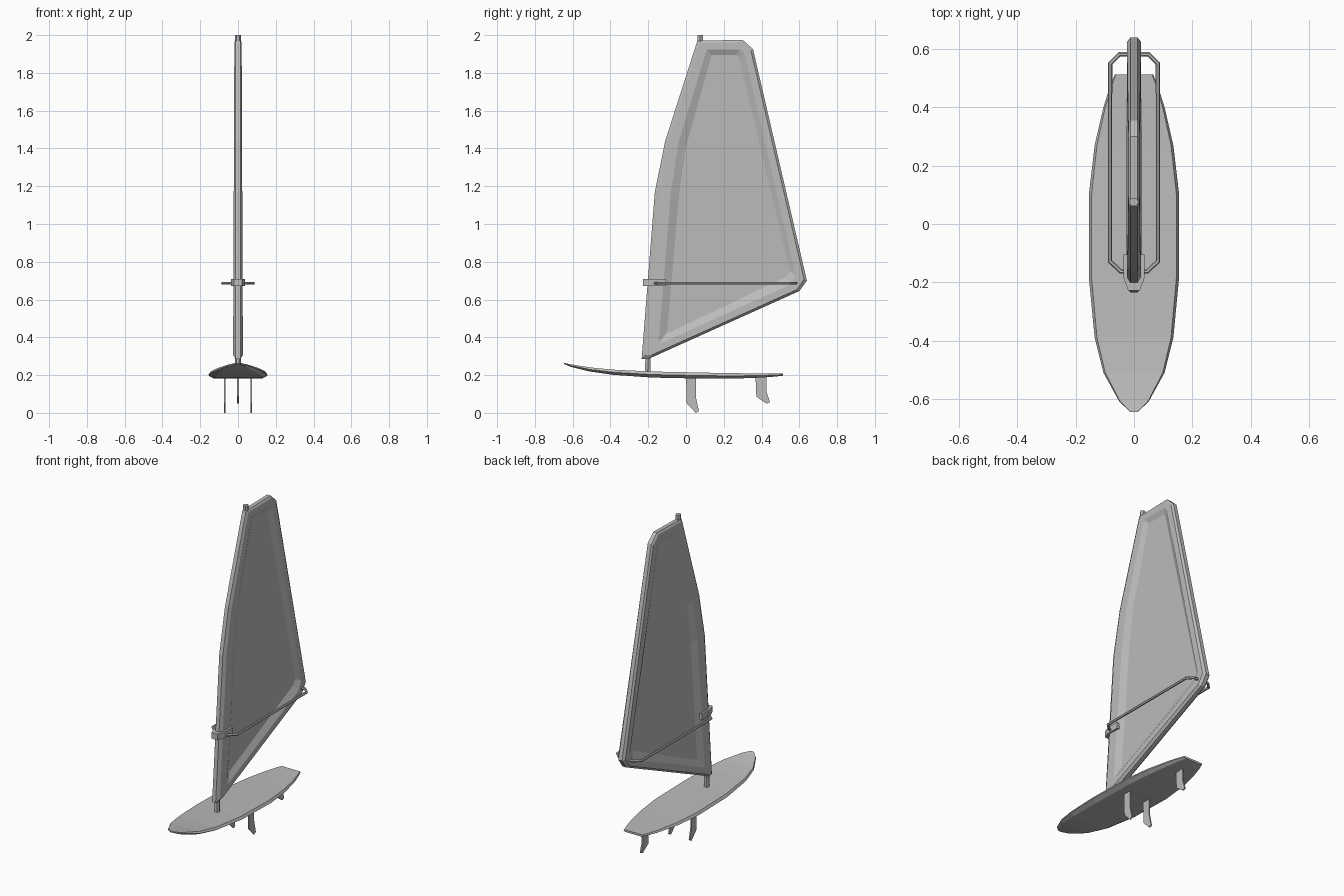
import bpy
import bmesh

if "Cube" in bpy.data.objects:
    bpy.data.objects.remove(bpy.data.objects["Cube"])

GREY = (0.5, 0.5, 0.5, 1)
grey = bpy.data.materials.new("plain grey")
grey.use_nodes = True
grey.diffuse_color = GREY
grey.node_tree.nodes["Principled BSDF"].inputs["Base Color"].default_value = GREY


def add_object(name, mesh):
    mesh.materials.clear()
    mesh.materials.append(grey)
    obj = bpy.data.objects.new(name, mesh)
    bpy.context.collection.objects.link(obj)
    return obj


def loft(name, rings):
    """Skin a row of equal rings and cap both ends."""
    bm = bmesh.new()
    rows = [[bm.verts.new(p) for p in ring] for ring in rings]
    for a, b in zip(rows, rows[1:]):
        for i in range(len(a)):
            j = (i + 1) % len(a)
            bm.faces.new((a[i], a[j], b[j], b[i]))
    bm.faces.new(rows[0])
    bm.faces.new(rows[-1])
    bmesh.ops.recalc_face_normals(bm, faces=bm.faces)
    mesh = bpy.data.meshes.new(name)
    bm.to_mesh(mesh)
    bm.free()
    return add_object(name, mesh)


def tube(name, points, radius, closed=False):
    """Six-sided pipe along a path."""
    curve = bpy.data.curves.new(name + "_path", "CURVE")
    curve.dimensions = "3D"
    curve.bevel_depth = radius
    curve.bevel_resolution = 1
    curve.use_fill_caps = True
    spline = curve.splines.new("POLY")
    spline.points.add(len(points) - 1)
    for sp, p in zip(spline.points, points):
        sp.co = (*p, 1)
    spline.use_cyclic_u = closed
    helper = bpy.data.objects.new(name + "_path", curve)
    bpy.context.collection.objects.link(helper)
    graph = bpy.context.evaluated_depsgraph_get()
    mesh = bpy.data.meshes.new_from_object(helper.evaluated_get(graph))
    bpy.data.objects.remove(helper)
    for poly in mesh.polygons:
        poly.use_smooth = False
    return add_object(name, mesh)


# Board: y, half width, deck height, bottom height
stations = [
    (-0.645, 0.012, 0.265, 0.258), (-0.61, 0.05, 0.257, 0.244),
    (-0.51, 0.105, 0.241, 0.219), (-0.39, 0.135, 0.229, 0.202),
    (-0.18, 0.155, 0.219, 0.187), (0.1, 0.155, 0.213, 0.181),
    (0.27, 0.135, 0.21, 0.182), (0.4, 0.105, 0.209, 0.187),
    (0.47, 0.083, 0.209, 0.192), (0.513, 0.066, 0.209, 0.197),
]
board_rings = []
for y, w, top, low in stations:
    mid = low + 0.5 * (top - low)
    half = [(0.94 * w, top), (w, mid), (0.82 * w, low)]
    section = half + [(-x, z) for x, z in reversed(half)]
    board_rings.append([(x, y, z) for x, z in section])
loft("board", board_rings)

# Fins
fin_profile = [(0, 0.195), (0.052, 0.195), (0.052, 0.085),
               (0.068, 0.01), (0.052, 0), (0.004, 0.05)]


def fin(name, x, y, lift, scale):
    loft(name, [[(x + t, y + py * scale, 0.195 - (0.195 - pz) * lift)
                 for py, pz in fin_profile] for t in (-0.004, 0.004)])


fin("left_fin", 0.07, 0, 1, 1)
fin("right_fin", -0.07, 0, 1, 1)
fin("center_fin", 0, 0.368, 0.75, 1.12)

# Sail: outer edge, inside of the padded border, edge of the flat panel
outer = [(-0.235, 0.285), (-0.2, 0.285), (0.6, 0.645), (0.64, 0.70),
         (0.355, 1.925), (0.3, 1.975), (0.06, 1.97), (-0.11, 1.44), (-0.165, 1.17)]
inner = [(-0.145, 0.37), (-0.13, 0.37), (0.555, 0.68), (0.58, 0.73),
         (0.31, 1.9), (0.285, 1.925), (0.11, 1.925), (-0.04, 1.43), (-0.08, 1.17)]
panel = [(-0.1, 0.43), (-0.09, 0.425), (0.53, 0.72), (0.55, 0.75),
         (0.28, 1.88), (0.265, 1.895), (0.135, 1.895), (0, 1.41), (-0.035, 1.17)]
rim = [(a + 0.25 * (c - a), b + 0.25 * (d - b))
       for (a, b), (c, d) in zip(outer, inner)]


def padding(z):
    return 0.026 - 0.004 * (z - 0.3)


side = [[(0.006, y, z) for y, z in panel],
        [(padding(z), y, z) for y, z in inner],
        [(padding(z), y, z) for y, z in rim],
        [(0.012, y, z) for y, z in outer]]
mirrored = [[(-x, y, z) for x, y, z in ring] for ring in reversed(side)]
loft("sail", side + mirrored)

# Mast, running inside the front edge of the sail
mast_path = [(-0.203, 0.2), (-0.2, 0.4), (-0.135, 1.17),
             (-0.078, 1.43), (0.075, 1.93), (0.075, 2)]
tube("mast", [(0, y, z) for y, z in mast_path], 0.016)

# Boom loop around the sail
boom_half = [(0.045, -0.163), (0.082, -0.128), (0.082, 0.55), (0.05, 0.582)]
boom_path = boom_half + [(-x, y) for x, y in reversed(boom_half)]
tube("boom", [(x, y, 0.687) for x, y in boom_path], 0.008, closed=True)

# Clamp joining boom and mast
clamp_half = [(0.02, -0.228), (0.036, -0.185), (0.036, -0.105)]
clamp = clamp_half + [(-x, y) for x, y in reversed(clamp_half)]
loft("boom_clamp", [[(x, y, z) for x, y in clamp] for z in (0.672, 0.71)])
